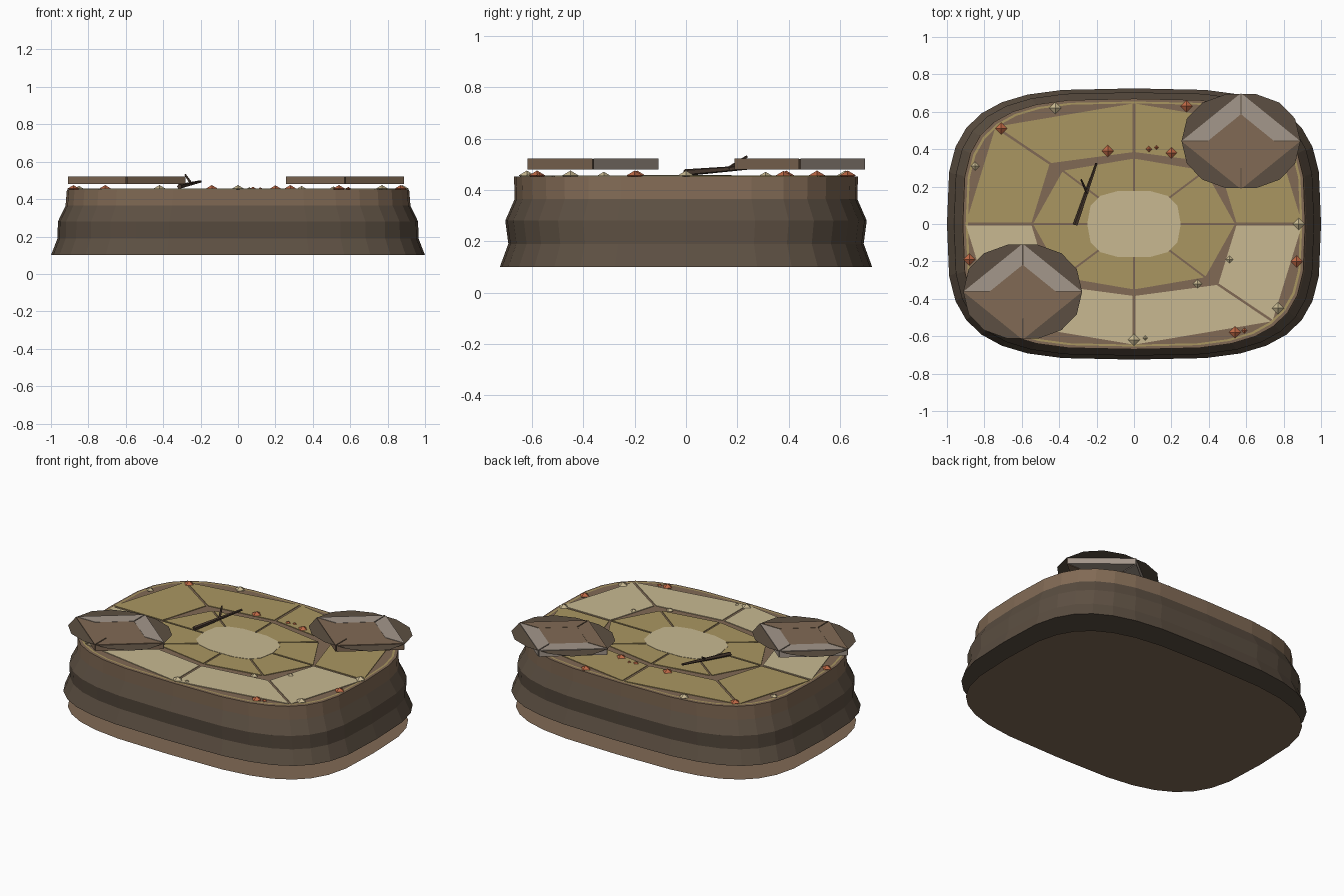
import bpy, bmesh, math
from mathutils import Vector

cube = bpy.data.objects.get("Cube")
if cube:
    bpy.data.objects.remove(cube, do_unlink=True)


def material(name, rgb):
    m = bpy.data.materials.new(name)
    m.use_nodes = True
    m.diffuse_color = (*rgb, 1)
    m.node_tree.nodes["Principled BSDF"].inputs["Base Color"].default_value = (*rgb, 1)
    return m


BROWN = material("earth brown", (.22, .144, .09))
DARK = material("dark earth", (.107, .078, .054))
KHAKI = material("khaki sand", (.40, .305, .12))
CREAM = material("pale sand", (.58, .485, .285))
GREY = material("warm grey stone", (.37, .31, .26))
ORANGE = material("orange stone", (.52, .14, .06))
WOOD = material("dark wood", (.06, .038, .026))


def finish(bm, name, *mats, fix=True):
    if fix:
        bmesh.ops.recalc_face_normals(bm, faces=bm.faces)
    me = bpy.data.meshes.new(name)
    bm.to_mesh(me)
    bm.free()
    ob = bpy.data.objects.new(name, me)
    for m in mats:
        me.materials.append(m)
    bpy.context.collection.objects.link(ob)
    return ob


def outline(rx, ry, z, power=3.4, n=32, centre=(0, 0)):
    """Rounded rectangle (or ellipse when power is 2)."""
    pts = []
    for i in range(n):
        c, s = math.cos(math.tau * i / n), math.sin(math.tau * i / n)
        x = rx * math.copysign(abs(c) ** (2 / power), c)
        y = ry * math.copysign(abs(s) ** (2 / power), s)
        pts.append((centre[0] + x, centre[1] + y, z))
    return pts


def loft(bm, rings):
    rows = [[bm.verts.new(p) for p in ring] for ring in rings]
    for k, (a, b) in enumerate(zip(rows, rows[1:])):
        for i in range(len(a)):
            j = (i + 1) % len(a)
            bm.faces.new((a[i], a[j], b[j], b[i])).material_index = k
    return rows


def flat(name, pts, mat):
    """Single flat sheet facing up."""
    bm = bmesh.new()
    f = bm.faces.new([bm.verts.new(p) for p in pts])
    f.normal_update()
    if f.normal.z < 0:
        f.normal_flip()
    return finish(bm, name, mat, fix=False)


def plate(name, pts, z0, z1, mat):
    """Flat polygon with thickness."""
    bm = bmesh.new()
    rows = loft(bm, [[(p[0], p[1], z) for p in pts] for z in (z0, z1)])
    for row in rows:
        bm.faces.new(row)
    for f in bm.faces:
        f.material_index = 0
    return finish(bm, name, mat)


# Ground sheet under the body
flat("ground_sheet", outline(.975, .705, 0), BROWN)

# Layered cliff wall, closed at top and bottom
profile = [(1, .725, .1), (.965, .692, .19), (.963, .704, .28),
           (.922, .667, .365), (.915, .67, .452)]
bm = bmesh.new()
rows = loft(bm, [outline(*p) for p in profile])
for f in bm.faces:
    f.material_index = 1 if f.material_index == 3 else 0
bm.faces.new(rows[0]).material_index = 0
bm.faces.new(rows[-1]).material_index = 1
finish(bm, "cliff_wall", DARK, BROWN)

# Thin sand line just inside the rim
bm = bmesh.new()
loft(bm, [outline(.9, .655, .454), outline(.888, .645, .454)])
for f in bm.faces:
    f.material_index = 0
    f.normal_update()
    if f.normal.z < 0:
        f.normal_flip()
finish(bm, "rim_line", KHAKI, fix=False)


# Sand slabs: wedges between matching rings of corners, counted from +x
def corners(e, d, n):
    return [(e, 0), d, (0, n), (-d[0], d[1]), (-e, 0), (-d[0], -d[1]), (0, -n), (d[0], -d[1])]


def wedge(a, b, c, d, gap):
    """Four-cornered slab a-b outside, d-c inside, narrowed along its radial edges."""
    a, b, c, d = (Vector(p) for p in (a, b, c, d))
    out, inn = (b - a).normalized() * gap, (c - d).normalized() * gap
    return [a + out, b - out, c - inn, d + inn]


outer = corners(.9, (.74, .52), .645)
middle = corners(.55, (.45, .325), .385)
inner_edge = corners(.54, (.38, .285), .35)
hub = corners(.2, (.16, .12), .15)
for i in range(8):
    j = (i + 1) % 8
    sand = CREAM if i >= 4 else KHAKI
    plate(f"outer_sand_slab_{i + 1}",
          wedge(outer[i], outer[j], middle[j], middle[i], .008), .45, .456, sand)
    plate(f"inner_sand_slab_{i + 1}",
          wedge(inner_edge[i], inner_edge[j], hub[j], hub[i], .006), .45, .456, KHAKI)
plate("centre_sand_patch", outline(.25, .18, 0, 2.8, 14), .45, .458, CREAM)


# Diamond rock slabs, each on a broad dark sheet
def rock(name, cx, cy, rx=.318, ry=.257):
    flat(name + "_sheet", outline(rx, ry, .518, 2.2, 14, (cx, cy)), DARK)
    tips = [(cx + rx, cy), (cx, cy + ry), (cx - rx, cy), (cx, cy - ry)]
    inn = [(cx + (x - cx) * .56, cy + (y - cy) * .56) for x, y in tips]
    for i in range(4):
        j = (i + 1) % 4
        plate(f"{name}_side_{i + 1}", wedge(tips[i], tips[j], inn[j], inn[i], .004),
              .48, .522, GREY if i < 2 else BROWN)
    plate(name + "_middle", inn, .48, .521, BROWN)


rock("front_rock", -.595, -.362)
rock("back_rock", .572, .443)


# Small faceted stones scattered over the sand
def stones(name, spots, mat):
    for k, (x, y, r) in enumerate(spots):
        bm = bmesh.new()
        ring = [bm.verts.new(p) for p in outline(r, r, .456, 2, 4, (x, y))]
        top = bm.verts.new((x, y, .456 + r * .6))
        low = bm.verts.new((x, y, .456 - r * .6))
        for i in range(4):
            for tip in (top, low):
                bm.faces.new((ring[i], ring[(i + 1) % 4], tip))
        finish(bm, f"{name}_{k + 1}", mat)


stones("orange_stone", [(-.71, .51, .032), (-.14, .39, .032), (.2, .38, .03),
                        (.28, .63, .032), (-.88, -.19, .032), (.87, -.2, .032),
                        (.54, -.58, .032), (.08, .4, .017), (.12, .41, .012),
                        (.59, -.57, .015)], ORANGE)
stones("pale_stone", [(-.42, .62, .032), (-.85, .31, .024), (.88, 0, .032),
                      (.77, -.45, .032), (0, -.62, .032), (.06, -.61, .013),
                      (.51, -.19, .02), (.34, -.32, .024)], CREAM)


# Fallen branch with a twig
def twig(name, start, end, r0, r1):
    start, end = Vector(start), Vector(end)
    turn = (end - start).to_track_quat("Z", "Y")
    bm = bmesh.new()
    rows = loft(bm, [[p + turn @ Vector(q) for q in outline(r, r, 0, 2, 5)]
                     for p, r in ((start, r0), (end, r1))])
    for row in rows:
        bm.faces.new(row)
    finish(bm, name, WOOD)


twig("branch", (-.313, -.005, .467), (-.2, .325, .494), .014, .007)
twig("branch_twig", (-.25, .165, .482), (-.282, .238, .53), .008, .005)
